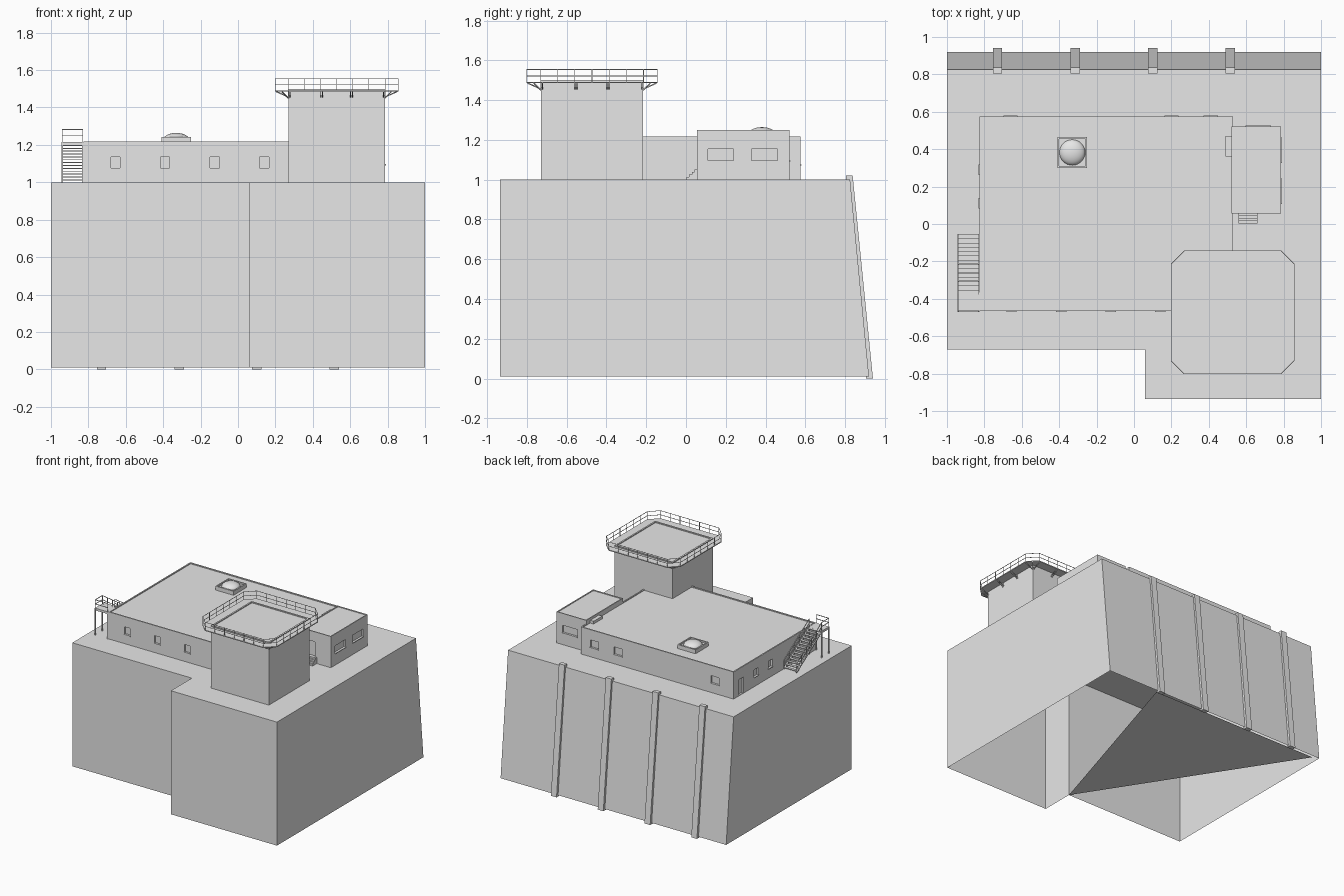
import bpy, bmesh, math
from mathutils import Vector, Matrix

cube = bpy.data.objects.get("Cube")
if cube:
    bpy.data.objects.remove(cube, do_unlink=True)

GREY = (0.8, 0.8, 0.8, 1.0)
concrete = bpy.data.materials.new("light_grey")
concrete.use_nodes = True
concrete.diffuse_color = GREY
concrete.node_tree.nodes["Principled BSDF"].inputs["Base Color"].default_value = GREY


def box(bm, x0, x1, y0, y1, z0, z1):
    centre = Vector((x0 + x1, y0 + y1, z0 + z1)) / 2
    scale = Matrix.Diagonal((x1 - x0, y1 - y0, z1 - z0, 1))
    bmesh.ops.create_cube(bm, size=1, matrix=Matrix.Translation(centre) @ scale)


def bar(bm, a, b, w=0.005):
    a, b = Vector(a), Vector(b)
    d = b - a
    turn = d.to_track_quat('Z', 'Y').to_matrix().to_4x4()
    bmesh.ops.create_cube(bm, size=1, matrix=Matrix.Translation((a + b) / 2) @ turn
                          @ Matrix.Diagonal((w, w, d.length, 1)))


def prism(bm, points, offset):
    low = [bm.verts.new(p) for p in points]
    high = [bm.verts.new(Vector(p) + Vector(offset)) for p in points]
    bm.faces.new(low)
    bm.faces.new(high)
    for i in range(len(low)):
        j = (i + 1) % len(low)
        bm.faces.new((low[i], low[j], high[j], high[i]))


def railing(bm, path, height, spacing=0.09, w=0.003):
    for a, b in zip(path, path[1:]):
        a, b = Vector(a), Vector(b)
        for level in (0.5, 1):
            up = Vector((0, 0, height * level))
            bar(bm, a + up, b + up, w)
        n = max(1, round((b - a).length / spacing))
        for i in range(n + 1):
            p = a.lerp(b, i / n)
            bar(bm, p, p + Vector((0, 0, height)), w)


def finish(name, bm, fix=True):
    if fix:
        bmesh.ops.recalc_face_normals(bm, faces=bm.faces)
    mesh = bpy.data.meshes.new(name)
    bm.to_mesh(mesh)
    bm.free()
    obj = bpy.data.objects.new(name, mesh)
    bpy.context.collection.objects.link(obj)
    mesh.materials.append(concrete)
    return obj


def carve(obj, cuts):
    """Recess a list of boxes into an object."""
    bm = bmesh.new()
    for c in cuts:
        box(bm, *c)
    cutter = finish("cutter", bm)
    cutter.hide_render = True
    mod = obj.modifiers.new("recess", 'BOOLEAN')
    mod.operation, mod.solver, mod.object = 'DIFFERENCE', 'EXACT', cutter
    deps = bpy.context.evaluated_depsgraph_get()
    mesh = bpy.data.meshes.new_from_object(obj.evaluated_get(deps))
    obj.modifiers.clear()
    obj.data = mesh
    bpy.data.objects.remove(cutter, do_unlink=True)


def opening(axis, at, centre, width, z0, z1, depth=0.014):
    """Box centred on a wall plane, wall normal along the given axis."""
    along = (centre - width / 2, centre + width / 2)
    across = (at - depth, at + depth)
    return (*across, *along, z0, z1) if axis == 'x' else (*along, *across, z0, z1)


def sill(bm, axis, at, centre, width, z):
    box(bm, *opening(axis, at, centre, width, z - 0.006, z, 0.006))


# Tall open-bottomed plinth with a notched front and battered back
bm = bmesh.new()
outline = [(-1, -0.67), (0.06, -0.67), (0.06, -0.935), (1, -0.935), (1, 0.92), (-1, 0.92)]
prism(bm, [(x, y, 0.01) for x, y in outline], (0, 0, 0.99))
for v in bm.verts:
    if v.co.z > 0.5 and v.co.y > 0.5:
        v.co.y = 0.825
bmesh.ops.recalc_face_normals(bm, faces=bm.faces)
bmesh.ops.delete(bm, geom=[f for f in bm.faces if f.calc_center_median().z < 0.02],
                 context='FACES_ONLY')
finish("plinth", bm, fix=False)

# Partial floor under the plinth
bm = bmesh.new()
bm.faces.new([bm.verts.new(p) for p in
              ((0.06, -0.67, 0.01), (-0.95, 0.9, 0.01), (0.54, 0.9, 0.01))])
bm.normal_update()
if bm.faces[:][0].normal.z > 0:
    bmesh.ops.reverse_faces(bm, faces=bm.faces)
finish("plinth_floor", bm, fix=False)

# Leaning ribs on the back wall
bm = bmesh.new()
for i in range(4):
    x = -0.755 + 0.415 * i
    profile = [(0.905, 0), (0.94, 0), (0.838, 1.02), (0.805, 1.02), (0.805, 0.995)]
    prism(bm, [(x, y, z) for y, z in profile], (0.05, 0, 0))
finish("back_ribs", bm)

# Main building with recessed windows, door and roof
bm = bmesh.new()
box(bm, -0.825, 0.53, -0.465, 0.575, 1, 1.217)
main = finish("main_building", bm)
front_x = [-0.655 + 0.265 * i for i in range(4)]
back_x = [-0.66, 0.2, 0.41]
side_y = [0.29, 0.11]
cuts = [(-0.815, 0.52, -0.455, 0.565, 1.21, 1.23)]
cuts += [opening('y', -0.465, x, 0.05, 1.075, 1.135) for x in front_x]
cuts += [opening('y', 0.575, x, 0.07, 1.075, 1.135) for x in back_x]
cuts += [opening('x', -0.825, y, 0.05, 1.075, 1.135) for y in side_y]
cuts.append(opening('x', -0.825, 0.48, 0.06, 1.004, 1.13))
carve(main, cuts)

# Side annex with windows and a front door
bm = bmesh.new()
box(bm, 0.52, 0.785, 0.055, 0.52, 1, 1.25)
annex = finish("annex", bm)
annex_y = [0.175, 0.395]
carve(annex, [opening('x', 0.785, y, 0.13, 1.095, 1.155) for y in annex_y]
      + [opening('y', 0.52, 0.665, 0.13, 1.095, 1.155),
         opening('y', 0.055, 0.61, 0.07, 1.05, 1.17),
         (0.528, 0.777, 0.063, 0.512, 1.245, 1.26)])

# Window sills
bm = bmesh.new()
for x in front_x:
    sill(bm, 'y', -0.465, x, 0.056, 1.077)
for x in back_x:
    sill(bm, 'y', 0.575, x, 0.076, 1.077)
for y in side_y:
    sill(bm, 'x', -0.825, y, 0.056, 1.077)
for y in annex_y:
    sill(bm, 'x', 0.785, y, 0.136, 1.097)
sill(bm, 'y', 0.52, 0.665, 0.136, 1.097)
finish("window_sills", bm)

# Annex door steps, and roof step beside the annex
bm = bmesh.new()
for i in range(4):
    box(bm, 0.56, 0.66, 0.003 + 0.013 * i, 0.056, 1 + 0.0125 * i, 1.0125 + 0.0125 * i)
box(bm, 0.49, 0.521, 0.36, 0.47, 1.21, 1.232)
finish("annex_steps", bm)

# Skylight frame and dome
bm = bmesh.new()
box(bm, -0.41, -0.25, 0.3, 0.465, 1.205, 1.242)
carve(finish("skylight_frame", bm), [(-0.4, -0.26, 0.31, 0.455, 1.23, 1.25)])
bm = bmesh.new()
bmesh.ops.create_uvsphere(bm, u_segments=32, v_segments=16, radius=0.069,
                          matrix=Matrix.Translation((-0.33, 0.3825, 1.228))
                          @ Matrix.Diagonal((1, 1, 0.52, 1)))
for f in bm.faces:
    f.smooth = True
finish("skylight_dome", bm)

# Tower
CX, CY, HALF, REACH, CUT = 0.5275, -0.4725, 0.2575, 0.33, 0.07
bm = bmesh.new()
box(bm, CX - HALF, CX + HALF, CY - HALF, CY + HALF, 1, 1.5)
r = HALF - 0.012
carve(finish("tower", bm), [(CX - r, CX + r, CY - r, CY + r, 1.493, 1.51)])

# Tower walkway ring: eight-sided frame around the wall
k = REACH - CUT
octagon = [(-k, -REACH), (k, -REACH), (REACH, -k), (REACH, k),
           (k, REACH), (-k, REACH), (-REACH, k), (-REACH, -k)]
bm = bmesh.new()
prism(bm, [(CX + x, CY + y, 1.485) for x, y in octagon], (0, 0, 0.007))
finish("tower_walkway", bm)

# Walkway railing
bm = bmesh.new()
ring = [(CX + x * 0.995, CY + y * 0.995, 1.488) for x, y in octagon]
railing(bm, ring + ring[:1], 0.066)
finish("tower_railing", bm)

# Walkway brackets, repeated on each side and corner
bm = bmesh.new()
for q in range(4):
    turn = Matrix.Translation((CX, CY, 0)) @ Matrix.Rotation(q * math.pi / 2, 4, 'Z')
    for y in (-0.085, -0.075, 0.075, 0.085):
        bar(bm, turn @ Vector((HALF, y, 1.455)), turn @ Vector((REACH - 0.01, y, 1.485)))
        bar(bm, turn @ Vector((HALF, y, 1.45)), turn @ Vector((HALF, y, 1.487)))
    bar(bm, turn @ Vector((HALF, HALF, 1.45)), turn @ Vector((0.293, 0.293, 1.485)))
    for s in (-1, 1):
        bar(bm, turn @ Vector((HALF, s * 0.25, 1.455)),
            turn @ Vector((REACH - 0.005, s * 0.25, 1.485)))
finish("tower_brackets", bm)

# Outside staircase: treads, stringers, landing, posts and rails
X0, X1, FOOT, HEAD, END, TOP = -0.94, -0.83, -0.055, -0.375, -0.465, 1.215
bm = bmesh.new()
STEPS = 14
for i in range(STEPS):
    y = FOOT + (HEAD - FOOT) * (i + 0.5) / STEPS
    z = 1 + (TOP - 1) * (i + 1) / STEPS
    box(bm, X0, X1, y - 0.011, y + 0.011, z - 0.005, z)
for x in (X0, X1):
    bar(bm, (x, FOOT, 1.003), (x, HEAD, TOP - 0.006), 0.009)
box(bm, X0 - 0.003, -0.822, END, HEAD, TOP - 0.018, TOP)
finish("stairs", bm)

bm = bmesh.new()
for x, y in ((X0, END), (X0, HEAD), (X1, END), (X1, HEAD)):
    bar(bm, (x, y, 1), (x, y, TOP), 0.009)
finish("landing_posts", bm)

bm = bmesh.new()
railing(bm, [(X0, FOOT, 1.003), (X0, HEAD, TOP), (X0, END, TOP), (X1, END, TOP)], 0.067, 0.08, 0.004)
railing(bm, [(X1, FOOT, 1.003), (X1, HEAD, TOP)], 0.067, 0.08, 0.004)
finish("stair_rails", bm)
